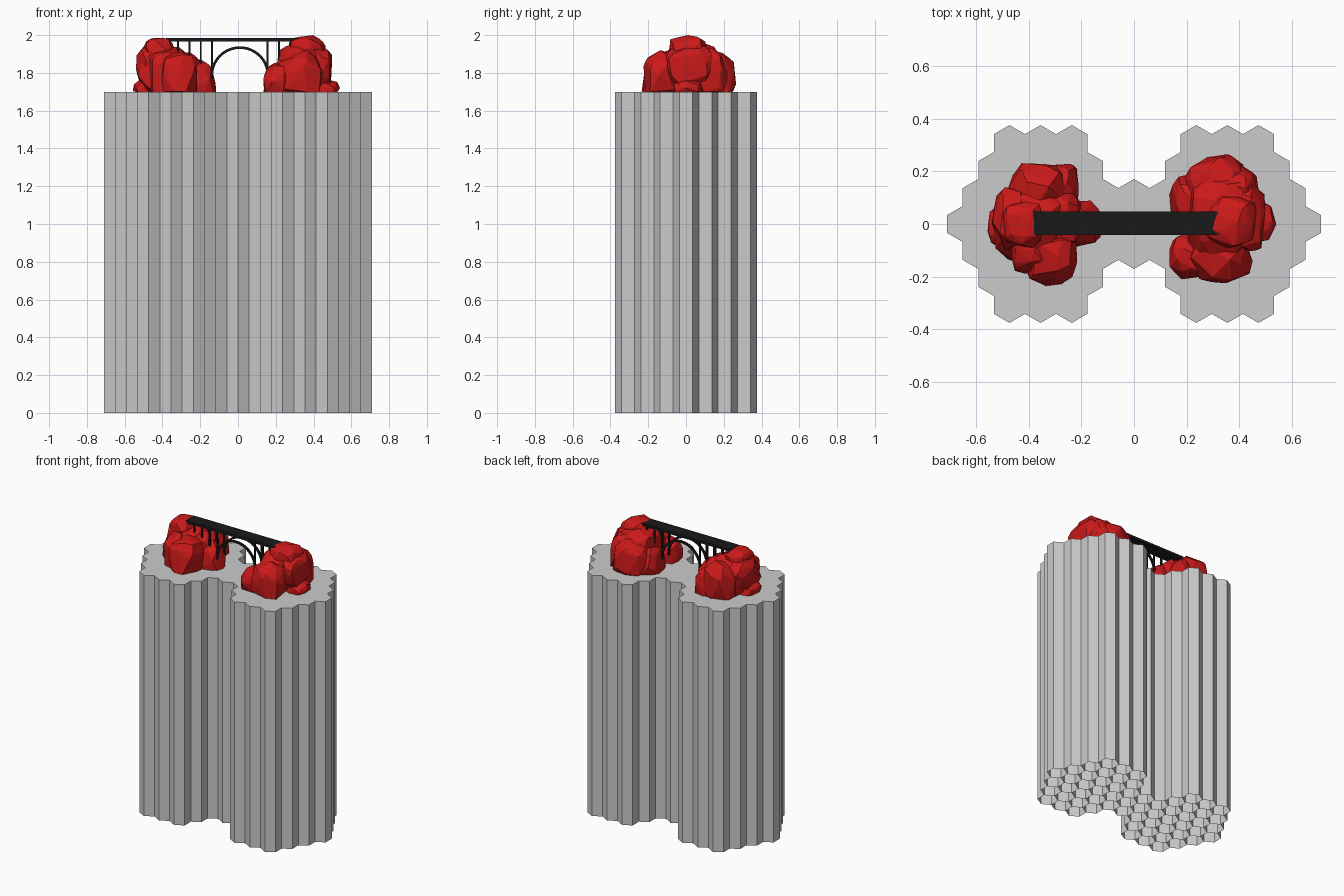
import bpy, bmesh, math, random
from mathutils import Vector

if "Cube" in bpy.data.objects:
    bpy.data.objects.remove(bpy.data.objects["Cube"])

TOP = 1.70          # height of the column tops
W = 0.1182          # hexagon width across flats
R = W / math.sqrt(3)


def material(name, rgb):
    m = bpy.data.materials.new(name)
    m.diffuse_color = (*rgb, 1)
    m.use_nodes = True
    m.node_tree.nodes["Principled BSDF"].inputs["Base Color"].default_value = m.diffuse_color
    return m


def make_object(name, bm, mat=None):
    bmesh.ops.recalc_face_normals(bm, faces=bm.faces[:])
    me = bpy.data.meshes.new(name)
    bm.to_mesh(me)
    bm.free()
    ob = bpy.data.objects.new(name, me)
    bpy.context.collection.objects.link(ob)
    if mat:
        me.materials.append(mat)
    return ob


red = material("red_rock", (0.6, 0.01, 0.01))
black = material("black_iron", (0.01, 0.01, 0.01))

# Hexagonal columns: honeycomb of tubes, capped on top, open below
bm = bmesh.new()
verts = {}


def vert(x, y, z):
    key = (round(x, 3), round(y, 3), z)
    if key not in verts:
        verts[key] = bm.verts.new((x, y, z))
    return verts[key]


def face(vs):
    if not bm.faces.get(vs):
        bm.faces.new(vs)


def column(cx, cy):
    ring = [(cx + R * math.sin(k * math.pi / 3), cy + R * math.cos(k * math.pi / 3)) for k in range(6)]
    hi = [vert(x, y, TOP) for x, y in ring]
    lo = [vert(x, y, 0.0) for x, y in ring]
    face(hi[::-1])
    for k in range(6):
        j = (k + 1) % 6
        face([lo[k], lo[j], hi[j], hi[k]])


rows = {0: [i + 0.5 for i in range(-6, 6)],
        1: list(range(-5, 6)),
        2: [s * (i + 0.5) for s in (-1, 1) for i in range(1, 5)],
        3: [s * i for s in (-1, 1) for i in (2, 3, 4)]}
for row, xs in rows.items():
    for side in ((1,) if row == 0 else (1, -1)):
        for x in xs:
            column(x * W, side * row * 1.5 * R)
make_object("hexagonal_columns", bm)


# Craggy rocks: overlapping faceted chunks, flat where they meet the columns
def add_chunk(bm, centre, half, rng, count=48):
    pts = []
    for i in range(count):
        z = 1 - 2 * (i + 0.5) / count
        a = i * 2.39996 + rng.uniform(-0.5, 0.5)
        r = math.sqrt(1 - z * z)
        p = Vector((r * math.cos(a), r * math.sin(a), z))
        p = Vector([math.copysign(abs(c) ** 0.75, c) for c in p]) * rng.uniform(0.88, 1.05)
        pts.append(p)
    big = [max(abs(p[k]) for p in pts) for k in range(3)]
    new = []
    for p in pts:
        q = [centre[k] + half[k] * p[k] / big[k] for k in range(3)]
        new.append(bm.verts.new((q[0], q[1], max(q[2], TOP))))
    res = bmesh.ops.convex_hull(bm, input=new)
    junk = {g for key in ("geom_interior", "geom_unused") for g in res[key]
            if isinstance(g, bmesh.types.BMVert)}
    bmesh.ops.delete(bm, geom=list(junk), context='VERTS')


def rock(name, chunks, seed):
    rng = random.Random(seed)
    bm = bmesh.new()
    for centre, half in chunks:
        add_chunk(bm, centre, half, rng)
    make_object(name, bm, red)


rock("left_rock", [
    ((-0.39, 0.00, 1.80), (0.15, 0.16, 0.15)),
    ((-0.42, 0.00, 1.92), (0.08, 0.09, 0.07)),
    ((-0.36, 0.13, 1.76), (0.12, 0.11, 0.17)),
    ((-0.27, 0.15, 1.74), (0.06, 0.08, 0.13)),
    ((-0.32, -0.12, 1.75), (0.11, 0.115, 0.16)),
    ((-0.40, -0.09, 1.77), (0.08, 0.10, 0.15)),
    ((-0.23, 0.00, 1.72), (0.125, 0.09, 0.15)),
    ((-0.28, 0.02, 1.80), (0.10, 0.11, 0.11)),
    ((-0.46, 0.02, 1.83), (0.085, 0.12, 0.11)),
    ((-0.48, -0.01, 1.71), (0.085, 0.08, 0.055)),
], 3)

rock("right_rock", [
    ((0.34, 0.02, 1.82), (0.145, 0.17, 0.15)),
    ((0.365, 0.01, 1.93), (0.10, 0.10, 0.07)),
    ((0.32, 0.15, 1.75), (0.125, 0.115, 0.17)),
    ((0.40, 0.12, 1.77), (0.08, 0.10, 0.16)),
    ((0.33, -0.12, 1.76), (0.12, 0.105, 0.16)),
    ((0.22, 0.08, 1.72), (0.085, 0.11, 0.14)),
    ((0.22, -0.12, 1.72), (0.085, 0.09, 0.13)),
    ((0.43, 0.02, 1.83), (0.075, 0.13, 0.12)),
    ((0.46, 0.01, 1.71), (0.08, 0.08, 0.055)),
], 8)


# Bridge
def box(bm, x0, x1, y0, y1, z0, z1):
    vs = bmesh.ops.create_cube(bm, size=1)["verts"]
    for v in vs:
        v.co = ((x0 + x1) / 2 + v.co.x * (x1 - x0),
                (y0 + y1) / 2 + v.co.y * (y1 - y0),
                (z0 + z1) / 2 + v.co.z * (z1 - z0))


bm = bmesh.new()
box(bm, -0.38, 0.32, -0.042, 0.048, 1.967, 1.985)
make_object("bridge_deck", bm, black)

# Posts under both edges of the deck, either side of the arch
bm = bmesh.new()
for x in (-0.317, -0.257, -0.197, -0.137, 0.157, 0.217, 0.277):
    for y in (-0.034, 0.040):
        box(bm, x - 0.005, x + 0.005, y - 0.005, y + 0.005, 1.77, 1.97)
make_object("bridge_posts", bm, black)

# Twin arch ribs
bm = bmesh.new()
N = 24
for y in (-0.034, 0.040):
    rings = []
    for i in range(N + 1):
        a = math.pi * (-0.03 + 1.06 * i / N)
        rings.append([bm.verts.new((0.01 + r * math.cos(a), y + d, 1.785 + r * math.sin(a)))
                      for r, d in ((0.142, -0.006), (0.156, -0.006), (0.156, 0.006), (0.142, 0.006))])
    for p, q in zip(rings, rings[1:]):
        for k in range(4):
            j = (k + 1) % 4
            bm.faces.new((p[k], p[j], q[j], q[k]))
    bm.faces.new(rings[0])
    bm.faces.new(rings[-1])
make_object("bridge_arch", bm, black)
